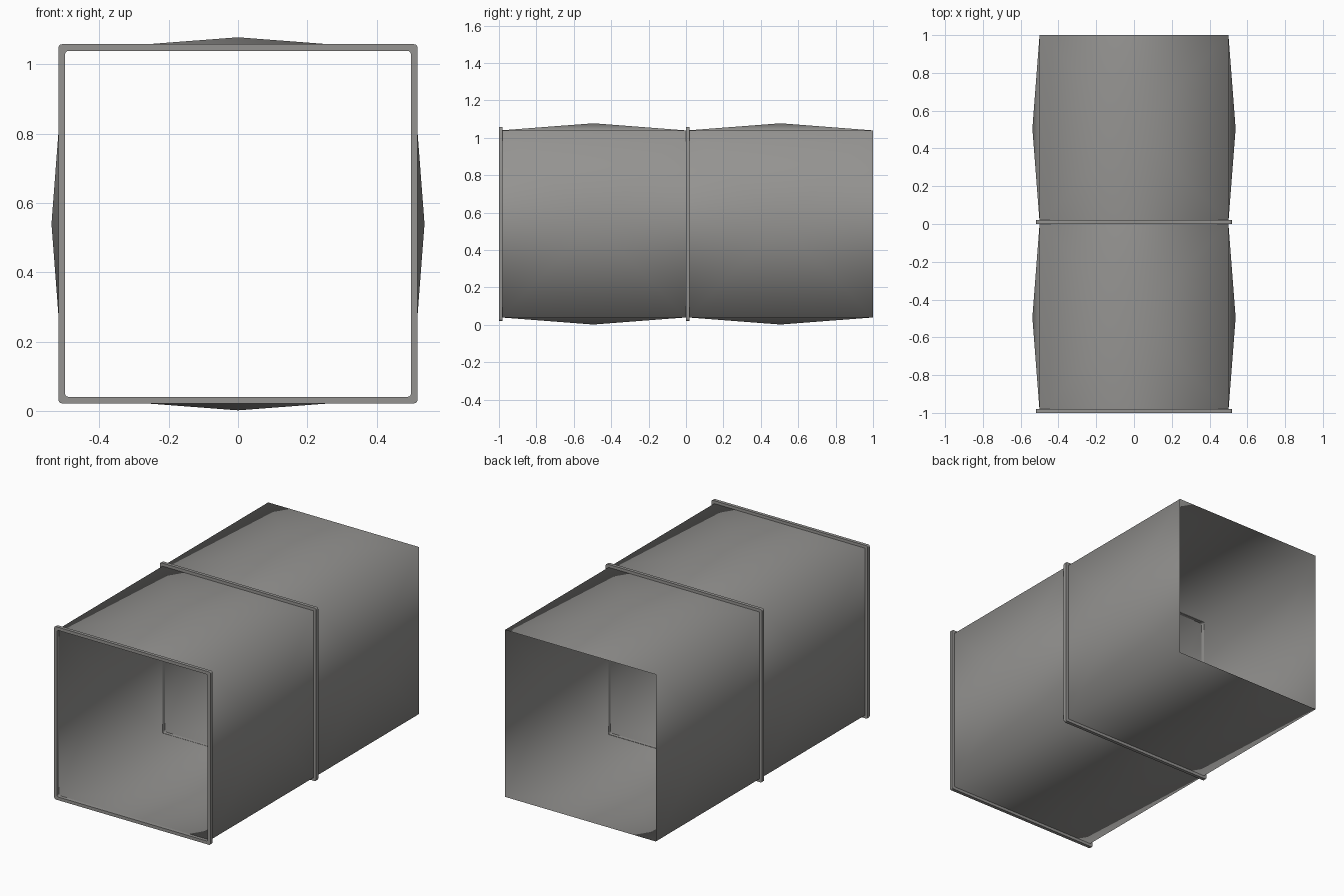
import bpy, bmesh, math
from mathutils import Matrix, Vector

cube = bpy.data.objects.get("Cube")
if cube:
    bpy.data.objects.remove(cube, do_unlink=True)

CENTRE_Z = 0.54   # height of the duct axis
HALF = 0.5        # half width of the sheet walls
BULGE = 0.038     # outward crease at each panel centre
FLANGE = 0.518    # half width of the flange rim


def make_material(name, colour):
    mat = bpy.data.materials.new(name)
    mat.use_nodes = True
    mat.diffuse_color = colour
    mat.node_tree.nodes["Principled BSDF"].inputs["Base Color"].default_value = colour
    return mat


steel = make_material("galvanised grey", (0.30, 0.295, 0.285, 1))


def finish(name, bm):
    mesh = bpy.data.meshes.new(name)
    bm.to_mesh(mesh)
    bm.free()
    mesh.materials.append(steel)
    obj = bpy.data.objects.new(name, mesh)
    bpy.context.collection.objects.link(obj)
    obj.location.z = CENTRE_Z
    return obj


def duct_section(name, y0, y1):
    """Open square tube whose four panels are cross-broken outwards."""
    bm = bmesh.new()
    for i in range(4):
        turn = Matrix.Rotation(i * math.pi / 2, 3, 'Y')
        corners = [(-HALF, y0, HALF), (HALF, y0, HALF), (HALF, y1, HALF), (-HALF, y1, HALF)]
        ring = [bm.verts.new(turn @ Vector(c)) for c in corners]
        apex = bm.verts.new(turn @ Vector((0, (y0 + y1) / 2, HALF + BULGE)))
        for a, b in zip(ring, ring[1:] + ring[:1]):
            bm.faces.new((a, b, apex))
    bmesh.ops.remove_doubles(bm, verts=bm.verts, dist=0.0001)
    for face in bm.faces:
        face.smooth = True
    return finish(name, bm)


def rounded_square(half, radius, steps=3):
    """Points of a square with rounded corners, in x and z."""
    points = []
    for corner in range(4):
        mid = math.pi / 4 + corner * math.pi / 2
        cx = math.copysign(half - radius, math.cos(mid))
        cz = math.copysign(half - radius, math.sin(mid))
        for k in range(steps + 1):
            a = corner * math.pi / 2 + k / steps * math.pi / 2
            points.append((cx + radius * math.cos(a), cz + radius * math.sin(a)))
    return points


def flange(name, y0, y1):
    """Square rim with rounded corners around the duct mouth."""
    bm = bmesh.new()
    outer, inner = rounded_square(FLANGE, 0.01), rounded_square(HALF - 0.001, 0.01)
    loops = [[bm.verts.new((x, y, z)) for x, z in pts]
             for pts, y in ((outer, y0), (outer, y1), (inner, y1), (inner, y0))]
    n = len(outer)
    for a, b in zip(loops, loops[1:] + loops[:1]):
        for i in range(n):
            j = (i + 1) % n
            bm.faces.new((a[i], a[j], b[j], b[i]))
    bmesh.ops.recalc_face_normals(bm, faces=bm.faces)
    return finish(name, bm)


# Two identical lengths, each with a flange at its front end
for label, start in (("front", -1.0), ("rear", 0.0)):
    duct_section(label + "_duct_section", start + 0.01, start + 1.0)
    rim = flange(label + "_flange", start, start + 0.02)
    bpy.ops.object.select_all(action='DESELECT')
    rim.select_set(True)
    bpy.context.view_layer.objects.active = rim
    bpy.ops.object.shade_smooth_by_angle(angle=math.radians(40))
